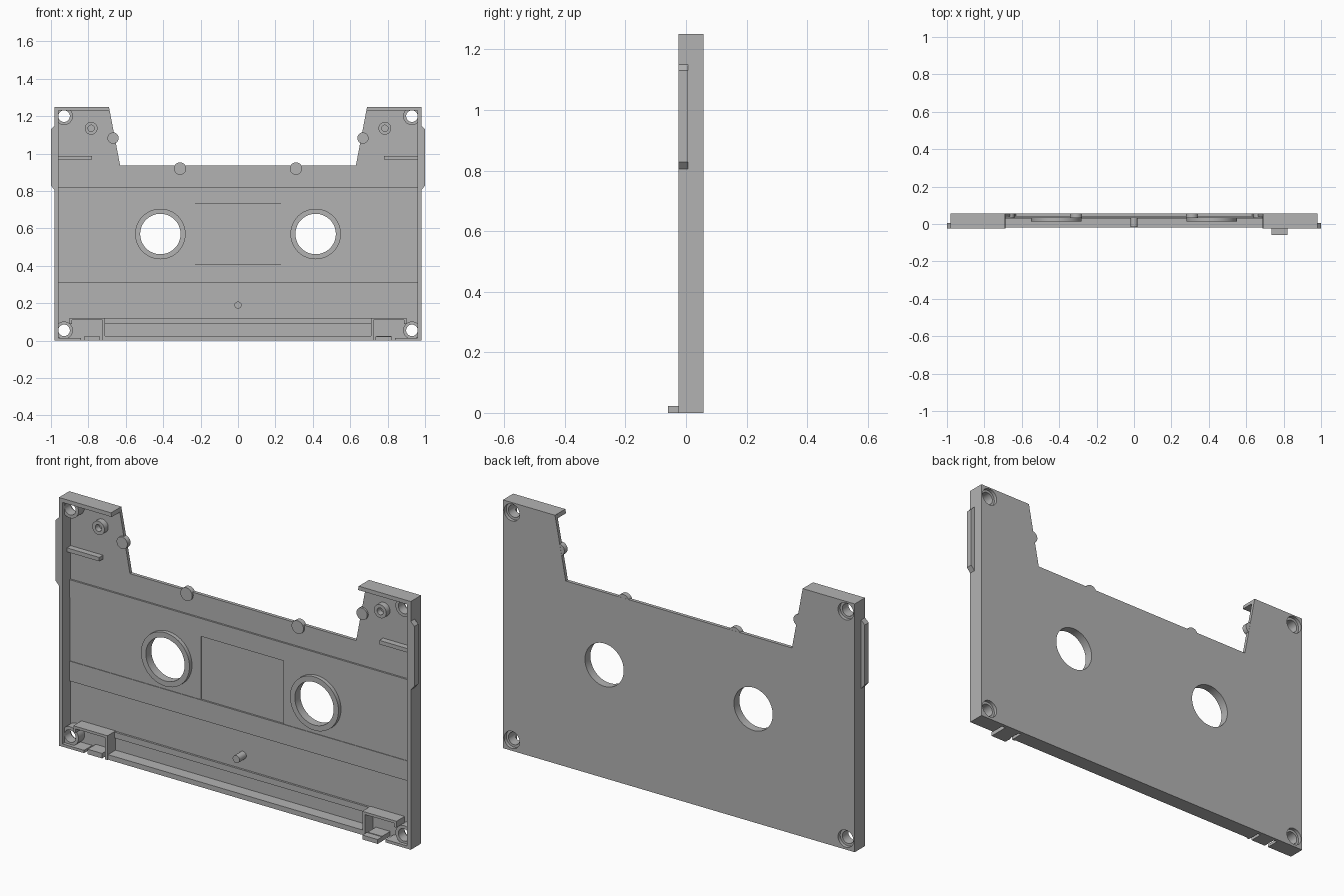
import bpy
from math import cos, sin, pi, radians

old = bpy.data.objects.get("Cube")
if old:
    bpy.data.objects.remove(old, do_unlink=True)

grey = bpy.data.materials.new("plain grey plastic")
grey.use_nodes = True
grey.diffuse_color = (0.45, 0.45, 0.45, 1)
grey.node_tree.nodes["Principled BSDF"].inputs["Base Color"].default_value = grey.diffuse_color

FRONT, FLOOR, BACK = -0.025, 0.04, 0.057


def circle(x, z, r, n=48):
    return [(x + r * cos(2 * pi * i / n), z + r * sin(2 * pi * i / n)) for i in range(n)]


def rect(x0, x1, z0, z1):
    return [(x0, z0), (x1, z0), (x1, z1), (x0, z1)]


def plate(name, loops, y0, y1):
    """Extrude filled x-z loops (inner loops become holes) from y0 to y1."""
    curve = bpy.data.curves.new(name, "CURVE")
    curve.dimensions = "2D"
    curve.fill_mode = "BOTH"
    curve.extrude = (y1 - y0) / 2
    for loop in loops:
        spline = curve.splines.new("POLY")
        spline.points.add(len(loop) - 1)
        for point, (x, z) in zip(spline.points, loop):
            point.co = (x, z, 0, 1)
        spline.use_cyclic_u = True
    temp = bpy.data.objects.new(name + "_outline", curve)
    bpy.context.collection.objects.link(temp)
    bpy.context.view_layer.update()
    graph = bpy.context.evaluated_depsgraph_get()
    mesh = bpy.data.meshes.new_from_object(temp.evaluated_get(graph))
    bpy.data.objects.remove(temp, do_unlink=True)
    mesh.materials.clear()
    mesh.materials.append(grey)
    obj = bpy.data.objects.new(name, mesh)
    obj.rotation_euler.x = radians(90)
    obj.location.y = (y0 + y1) / 2
    bpy.context.collection.objects.link(obj)
    return obj


def pair(name, loops, y0, y1):
    """Build a part on both sides, mirrored in x."""
    for side, s in (("left", 1), ("right", -1)):
        plate(side + "_" + name, [[(s * x, z) for x, z in lp] for lp in loops], y0, y1)


# Back panel with hub and screw holes
half = [(0.98, 0), (0.98, 1.25), (0.69, 1.25), (0.63, 0.935)]
outline = half + [(-x, z) for x, z in reversed(half)]
holes = [circle(s * 0.415, 0.57, 0.108, 64) for s in (1, -1)]
holes += [circle(s * 0.93, z, 0.043) for s in (1, -1) for z in (0.055, 1.2)]
plate("back_panel", [outline] + holes, FLOOR, BACK)

# Raised bands across the inside
plate("upper_band", [rect(-0.96, 0.96, 0.73, 0.82)], 0.031, FLOOR)
plate("lower_band", [rect(-0.96, 0.96, 0.31, 0.41)], 0.031, FLOOR)
plate("bottom_band", [rect(-0.71, 0.71, 0.09, 0.12)], 0.03, FLOOR)
pair("hub_panel", [rect(0.23, 0.96, 0.41, 0.73), circle(0.415, 0.57, 0.108, 64)], 0.034, FLOOR)

# Hub rings
pair("hub_ring", [circle(0.415, 0.57, 0.135, 64), circle(0.415, 0.57, 0.108, 64)], 0.014, FLOOR)

# Rim walls
pair("side_wall", [rect(0.96, 0.98, 0, 1.25)], FRONT, FLOOR)
pair("top_wall", [[(0.96, 1.23), (0.96, 1.25), (0.69, 1.25), (0.686, 1.23)]], FRONT, FLOOR)
plate("bottom_wall", [rect(-0.71, 0.71, 0, 0.025)], -0.02, FLOOR)
pair("bottom_corner_wall", [rect(0.84, 0.96, 0, 0.014)], FRONT, FLOOR)

# Bottom corner enclosures
pair("corner_enclosure", [[(0.9, 0.09), (0.9, 0.122), (0.71, 0.122), (0.71, 0),
                           (0.724, 0), (0.724, 0.109), (0.887, 0.109), (0.887, 0.09)]],
     FRONT, FLOOR)
pair("bottom_block", [rect(0.74, 0.82, 0, 0.025)], FRONT, FLOOR)
plate("front_tab", [rect(0.735, 0.82, 0, 0.022)], -0.06, FRONT)

# Screw sockets
for name, z in (("lower", 0.055), ("upper", 1.2)):
    pair(name + "_screw_socket", [circle(0.93, z, 0.047), circle(0.93, z, 0.031)], -0.008, FLOOR)

# Roller posts, ribs and centre pin
pair("roller_post", [circle(0.785, 1.135, 0.034), circle(0.785, 1.135, 0.017)], 0.01, FLOOR)
pair("guide_rib", [rect(0.78, 0.96, 0.968, 0.988)], 0.01, FLOOR)
plate("centre_pin", [circle(0, 0.19, 0.019)], -0.015, FLOOR)

# Rounded bumps on the notch edge
pair("notch_bump", [circle(0.31, 0.92, 0.033)], 0.031, BACK - 0.0005)
pair("slope_bump", [circle(0.668, 1.083, 0.03)], 0.031, BACK - 0.0005)

# Side clips
pair("side_clip", [[(0.98, 0.805), (1, 0.828), (1, 1.13), (0.98, 1.15)]], FRONT, 0.006)

# Smooth round surfaces, keep edges sharp
bpy.ops.object.select_all(action="DESELECT")
for obj in bpy.context.collection.objects:
    if obj.type == "MESH" and grey.name in obj.data.materials:
        obj.select_set(True)
        bpy.context.view_layer.objects.active = obj
bpy.ops.object.shade_smooth_by_angle(angle=radians(30))
